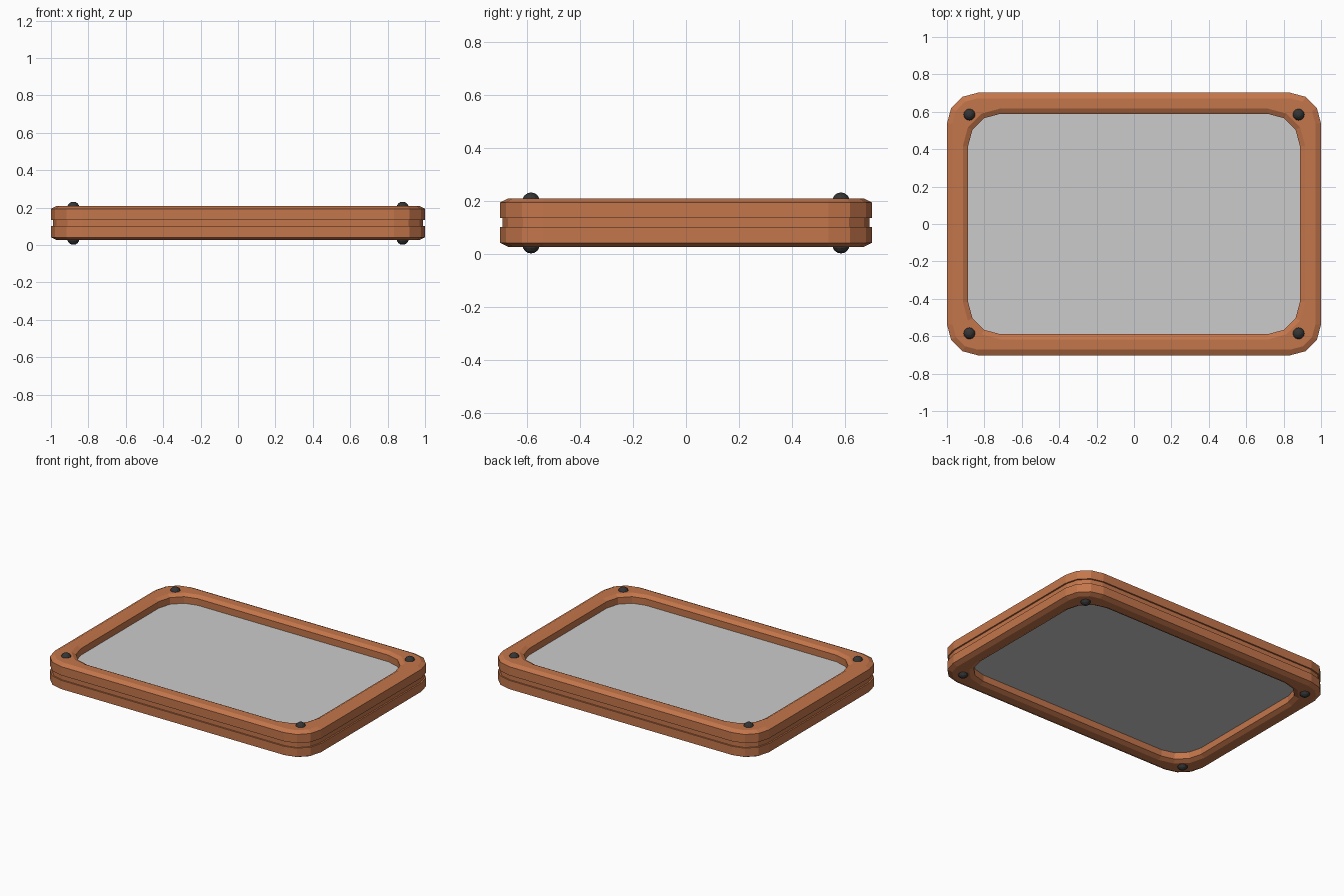
import bpy, bmesh, math

if "Cube" in bpy.data.objects:
    bpy.data.objects.remove(bpy.data.objects["Cube"])


def material(name, rgb):
    m = bpy.data.materials.new(name)
    m.diffuse_color = (*rgb, 1)
    m.use_nodes = True
    m.node_tree.nodes["Principled BSDF"].inputs["Base Color"].default_value = m.diffuse_color
    return m


def make_object(name, bm, mat=None):
    bmesh.ops.recalc_face_normals(bm, faces=bm.faces)
    me = bpy.data.meshes.new(name)
    bm.to_mesh(me)
    bm.free()
    if mat:
        me.materials.append(mat)
    ob = bpy.data.objects.new(name, me)
    bpy.context.collection.objects.link(ob)
    return ob


def rounded_loop(bm, hx, hy, r, z):
    """Rectangle loop with three-segment corners."""
    verts = []
    for q, (sx, sy) in enumerate([(1, 1), (-1, 1), (-1, -1), (1, -1)]):
        for k in range(4):
            a = math.radians(90 * q + 30 * k)
            verts.append(bm.verts.new((sx * (hx - r) + r * math.cos(a),
                                       sy * (hy - r) + r * math.sin(a), z)))
    return verts


def bridge(bm, a, b):
    n = len(a)
    for i in range(n):
        j = (i + 1) % n
        bm.faces.new((a[i], a[j], b[j], b[i]))


wood = material("wood", (0.55, 0.18, 0.07))
dark = material("dark_metal", (0.035, 0.035, 0.035))
MID = 0.117

# frame: chamfered ring section with a shallow groove around the outside
outer = [(0.03, 0.026), (0, 0.041), (0, 0.1), (0.01, 0.1),
         (0.01, 0.134), (0, 0.134), (0, 0.193), (0.03, 0.208)]
inner = [(0.085, 0.208), (0.113, 0.193), (0.113, 0.041), (0.085, 0.026)]
bm = bmesh.new()
loops = [rounded_loop(bm, 1 - d, 0.702 - d, 0.165 - d, z) for d, z in outer]
loops += [rounded_loop(bm, 1 - d, 0.702 - d, 0.285 - d, z) for d, z in inner]
for i, loop in enumerate(loops):
    bridge(bm, loop, loops[(i + 1) % len(loops)])
make_object("frame", bm, wood)

# panel filling the opening
bm = bmesh.new()
low = rounded_loop(bm, 0.89, 0.592, 0.173, MID - 0.031)
top = rounded_loop(bm, 0.89, 0.592, 0.173, MID + 0.031)
bridge(bm, low, top)
bm.faces.new(low)
bm.faces.new(top)
make_object("panel", bm)

# corner studs, above and below
for side, z in (("top", 0.198), ("bottom", 0.034)):
    for sx in (-1, 1):
        for sy in (-1, 1):
            bm = bmesh.new()
            bmesh.ops.create_uvsphere(bm, u_segments=12, v_segments=8, radius=0.033)
            ob = make_object(f"{side}_stud", bm, dark)
            ob.location = (sx * 0.88, sy * 0.585, z)
